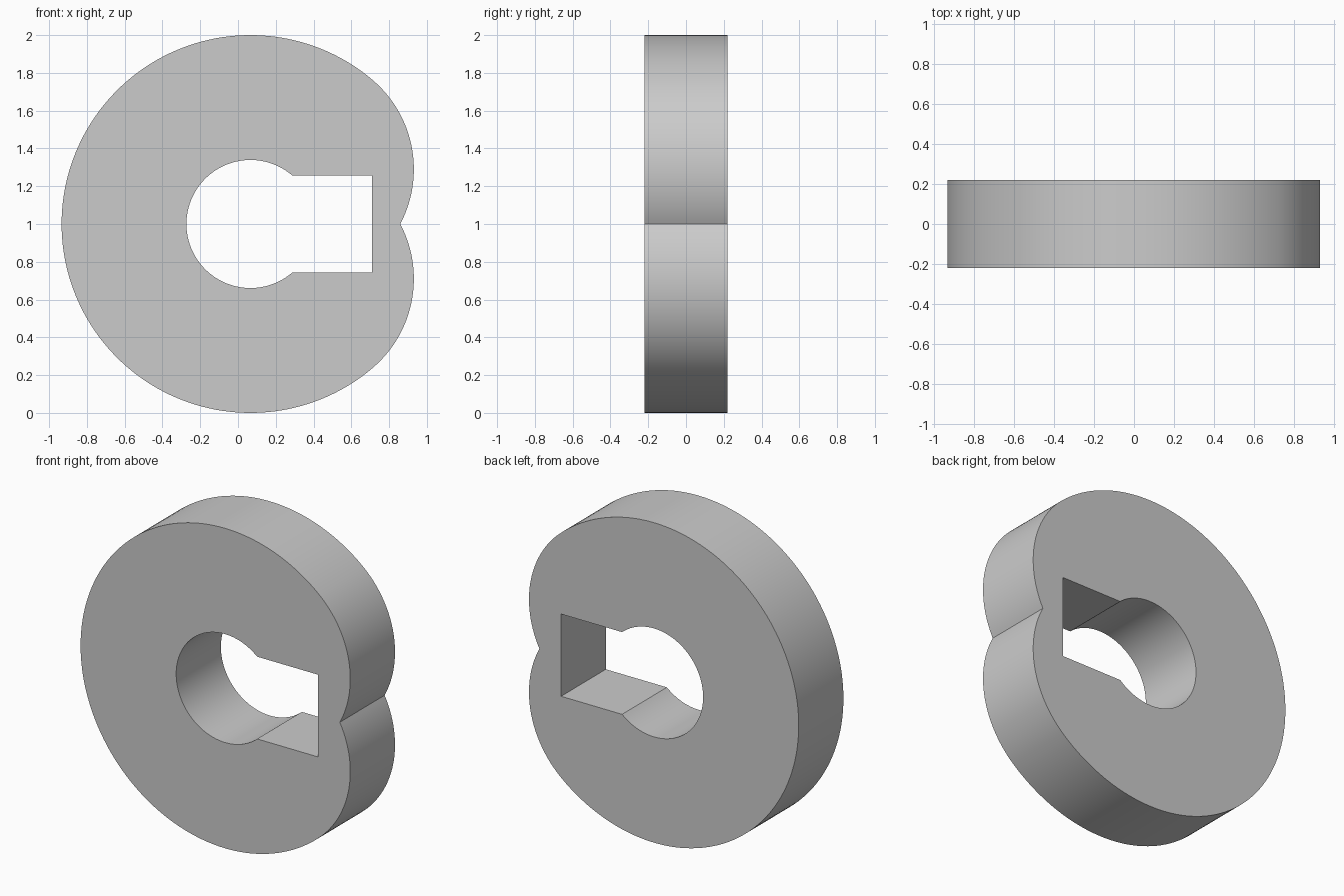
import bpy, bmesh
from math import cos, sin, asin, atan2, pi, radians

if "Cube" in bpy.data.objects:
    bpy.data.objects.remove(bpy.data.objects["Cube"])

HALF_DEPTH = 0.221
CX, CZ = 0.066, 1.0          # centre of disc and bore
LX, LZ, LR = 0.311, 0.29, 0.62   # lobe centre (z offset from CZ) and radius
BORE, SLOT_H, SLOT_X = 0.339, 0.257, 0.709


def arc(cx, cz, r, a0, a1, n):
    return [(cx + r * cos(a0 + (a1 - a0) * i / n),
             cz + r * sin(a0 + (a1 - a0) * i / n)) for i in range(n + 1)]


# Outer outline: upper lobe, big disc arc, mirrored lower lobe
join = atan2(LZ, LX - CX)
upper = arc(LX, CZ + LZ, LR, -asin(LZ / LR), join, 40)
lower = [(x, 2 * CZ - z) for x, z in reversed(upper)]
outer = upper + arc(CX, CZ, 1.0, join, 2 * pi - join, 128)[1:-1] + lower[:-1]

# Opening: round bore running into a square-ended slot
a = asin(SLOT_H / BORE)
inner = arc(CX, CZ, BORE, a, 2 * pi - a, 96)
inner += [(SLOT_X, CZ - SLOT_H), (SLOT_X, CZ + SLOT_H)]

# Fill between the outlines and extrude through the thickness
bm = bmesh.new()
edges = []
for loop in (outer, inner):
    vs = [bm.verts.new((x, -HALF_DEPTH, z)) for x, z in loop]
    edges += [bm.edges.new((vs[i - 1], vs[i])) for i in range(len(vs))]
bmesh.ops.triangle_fill(bm, edges=edges, use_beauty=True, normal=(0, -1, 0))
ext = bmesh.ops.extrude_face_region(bm, geom=bm.faces[:], use_keep_orig=True)
bmesh.ops.translate(bm, vec=(0, 2 * HALF_DEPTH, 0),
                    verts=[g for g in ext["geom"] if isinstance(g, bmesh.types.BMVert)])
bmesh.ops.recalc_face_normals(bm, faces=bm.faces[:])

mesh = bpy.data.meshes.new("slotted_disc")
bm.to_mesh(mesh)
bm.free()
disc = bpy.data.objects.new("slotted_disc", mesh)
bpy.context.collection.objects.link(disc)
bpy.context.view_layer.objects.active = disc
disc.select_set(True)
bpy.ops.object.shade_smooth_by_angle(angle=radians(30))
